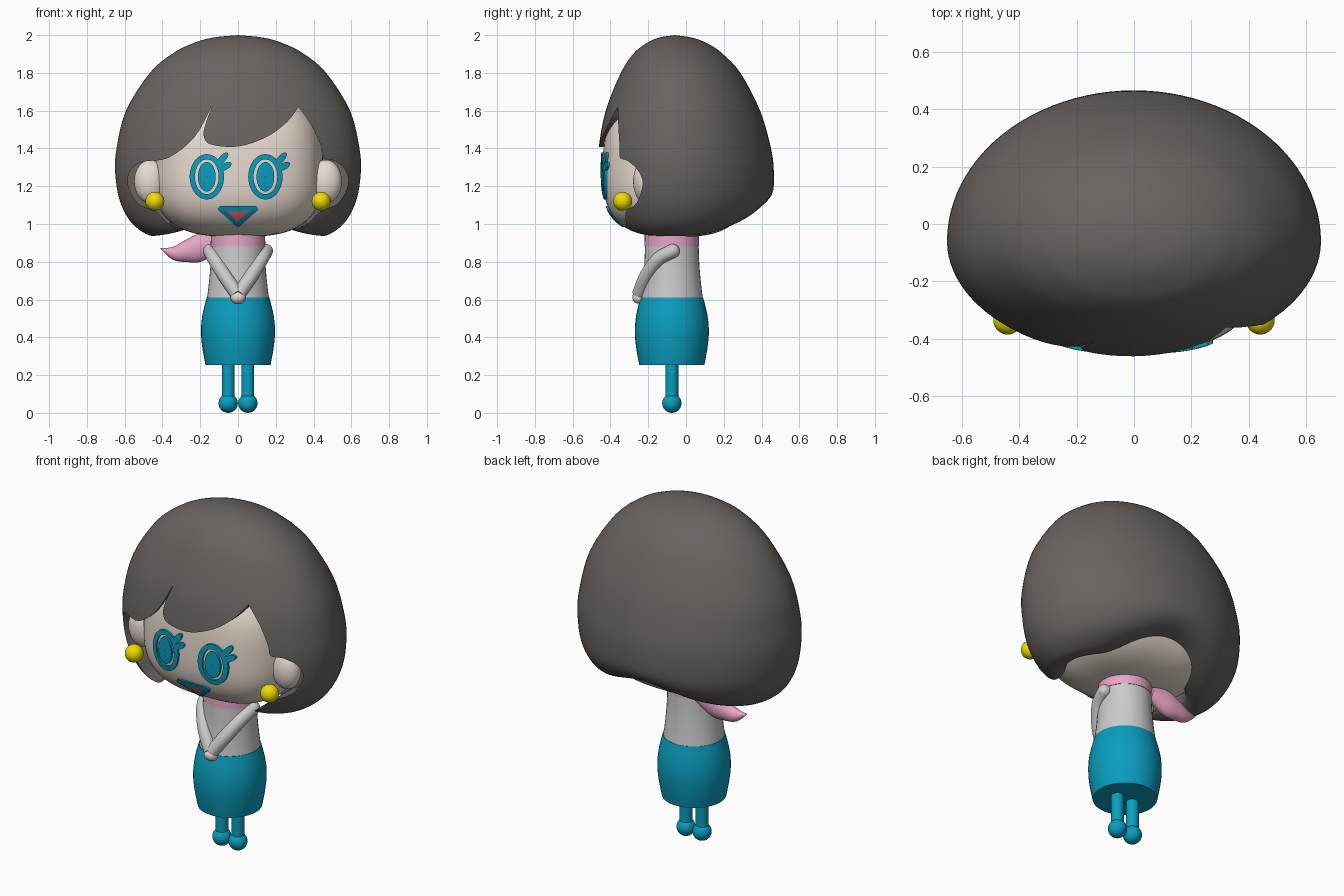
import bpy, bmesh, math
from mathutils import Vector

if "Cube" in bpy.data.objects:
    bpy.data.objects.remove(bpy.data.objects["Cube"])

CY = -0.075  # body axis in y


def material(name, rgb):
    m = bpy.data.materials.new(name)
    m.diffuse_color = (*rgb, 1)
    m.use_nodes = True
    m.node_tree.nodes["Principled BSDF"].inputs["Base Color"].default_value = m.diffuse_color
    return m


HAIR = material("dark_hair", (0.14, 0.125, 0.115))
SKIN = material("skin", (0.82, 0.72, 0.63))
TEAL = material("teal", (0.003, 0.34, 0.52))
PINK = material("pink", (0.8, 0.38, 0.56))
RED = material("red", (0.8, 0.15, 0.16))
YELLOW = material("yellow", (0.85, 0.72, 0.0))


def activate(o):
    bpy.ops.object.select_all(action='DESELECT')
    o.select_set(True)
    bpy.context.view_layer.objects.active = o


def smooth(o, angle=40):
    activate(o)
    bpy.ops.object.shade_smooth_by_angle(angle=math.radians(angle))


def make(name, verts, faces, mat=None):
    me = bpy.data.meshes.new(name)
    me.from_pydata([tuple(v) for v in verts], [], faces)
    bm = bmesh.new()
    bm.from_mesh(me)
    bmesh.ops.remove_doubles(bm, verts=bm.verts, dist=1e-5)
    bmesh.ops.recalc_face_normals(bm, faces=bm.faces)
    bm.to_mesh(me)
    bm.free()
    o = bpy.data.objects.new(name, me)
    bpy.context.collection.objects.link(o)
    if mat:
        me.materials.append(mat)
    return o


def spline(pts, n):
    """Catmull-Rom through points of any dimension."""
    out = []
    for i in range(len(pts) - 1):
        a, b, c, d = (pts[max(i - 1, 0)], pts[i], pts[i + 1], pts[min(i + 2, len(pts) - 1)])
        for k in range(n):
            t = k / n
            out.append(tuple(0.5 * (2*q + (r - p)*t + (2*p - 5*q + 4*r - s)*t*t + (3*q - p - 3*r + s)*t**3)
                             for p, q, r, s in zip(a, b, c, d)))
    return out + [tuple(pts[-1])]


def loft(name, rings, mat=None, angle=40):
    n = len(rings[0])
    faces = [(r*n + i, r*n + (i+1) % n, (r+1)*n + (i+1) % n, (r+1)*n + i)
             for r in range(len(rings) - 1) for i in range(n)]
    for r, ring in ((0, rings[0]), (len(rings) - 1, rings[-1])):
        if (Vector(ring[0]) - Vector(ring[n // 2])).length > 1e-4:
            faces.append(tuple(range(r*n, r*n + n)))
    o = make(name, [v for ring in rings for v in ring], faces, mat)
    smooth(o, angle)
    return o


def angles(n):
    return [2 * math.pi * i / n for i in range(n)]


def lathe(name, profile, mat=None, x=0):
    return loft(name, [[(x + r*math.cos(a), CY + r*math.sin(a), z) for a in angles(40)]
                       for z, r in profile], mat)


def ball(name, loc, radii, mat):
    bpy.ops.mesh.primitive_uv_sphere_add(segments=32, ring_count=16, location=loc)
    o = bpy.context.object
    o.name = name
    o.scale = radii
    if mat:
        o.data.materials.append(mat)
    bpy.ops.object.shade_smooth()


# Hair shell: outer profile from the crown down, round the rim and back up inside
prof = [(2.0, 0, -.06, -.06), (1.985, .145, -.15, .04), (1.95, .255, -.22, .125), (1.9, .35, -.28, .195),
        (1.8, .467, -.345, .288), (1.6, .593, -.425, .392), (1.4, .643, -.462, .45), (1.27, .65, -.46, .465),
        (1.13, .628, -.45, .455), (1.02, .575, -.42, .39), (.955, .505, -.39, .29), (.93, .44, -.35, .2),
        (.965, .37, -.3, .14), (1.15, .41, -.34, .27), (1.4, .52, -.38, .36), (1.7, .4, -.3, .25),
        (1.85, 0, -.06, -.06)]
rings = []
for z, rx, yf, yb in spline(prof, 4):
    ring = []
    for a in angles(96):
        x, s = max(rx, 0) * math.cos(a), math.sin(a)
        y = -.06 + s * ((yb + .06) if s > 0 else (-.06 - yf))
        lift = .13 * math.exp(-(x / .26) ** 2) * min(1, max(0, (1.3 - z) / .37)) ** 2
        ring.append((x, y, z + lift))
    rings.append(ring)
hair = loft("hair", rings, HAIR)

# Face opening with fringe points and ear notches, cut from the front
left = [(-.28, .8), (-.3, .95), (-.38, 1.01), (-.44, 1.07), (-.53, 1.11), (-.583, 1.21), (-.565, 1.29),
        (-.5, 1.33), (-.37, 1.35), (-.23, 1.46), (-.135, 1.63)]
mid = [(-.135, 1.63), (-.175, 1.52), (-.18, 1.46), (-.14, 1.42), (0, 1.41), (.15, 1.46), (.26, 1.54), (.32, 1.62)]
right = [(.32, 1.62), (.39, 1.52), (.44, 1.41), (.455, 1.35), (.51, 1.335), (.565, 1.29), (.583, 1.21),
         (.53, 1.11), (.44, 1.07), (.38, 1.01), (.3, .95), (.28, .8)]
outline = spline(left, 4)[:-1] + spline(mid, 4)[:-1] + spline(right, 4)
n = len(outline)
cutter = make("face_opening_cutter", [(x, y, z) for y in (-.8, -.12) for x, z in outline],
              [tuple(range(n)), tuple(range(n, 2*n))] +
              [(i, (i+1) % n, n + (i+1) % n, n + i) for i in range(n)])
cutter.hide_render = True
mod = hair.modifiers.new("opening", 'BOOLEAN')
mod.operation, mod.solver, mod.object = 'DIFFERENCE', 'EXACT', cutter
activate(hair)
bpy.ops.object.modifier_apply(modifier=mod.name)
bpy.data.objects.remove(cutter)
smooth(hair, 40)

# Head: rounded superellipsoid, taller above its middle
P, HX, HY, HZ, HC = 2.9, .45, .39, 1.29, -.05


def half_height(z):
    return .43 if z > HZ else .358


def face_y(x, z):
    rem = 1 - abs(x / HX) ** P - abs((z - HZ) / half_height(z)) ** P
    return HC - HY * max(rem, 0) ** (1 / P)


def spow(v):
    return math.copysign(abs(v) ** (2 / P), v)


rings = []
for i in range(41):
    t = math.pi * (i / 40 - .5)
    c, s = spow(math.cos(t)) if 0 < i < 40 else 0, spow(math.sin(t))
    z = HZ + s * half_height(HZ + s)
    rings.append([(HX*c*spow(math.cos(a)), HC + HY*c*spow(math.sin(a)), z) for a in angles(64)])
loft("head", rings, SKIN)


# Face details: raised patches that follow the head surface
def patch(name, outer, inner, mat, steps=3):
    n, verts = len(outer), []
    for k in range(steps + 1):
        for (ax, az), (bx, bz) in zip(outer, inner):
            x, z = ax + (bx - ax)*k/steps, az + (bz - az)*k/steps
            verts.append((x, face_y(x, z) + .005, z))
    faces = [(k*n + i, k*n + (i+1) % n, (k+1)*n + (i+1) % n, (k+1)*n + i)
             for k in range(steps) for i in range(n)]
    front = [(x, y - .017, z) for x, y, z in verts]
    m = len(verts)
    walls = [(i, (i+1) % n, m + (i+1) % n, m + i) for i in range(n)]
    walls += [tuple(v + steps*n for v in w) for w in walls]
    o = make(name, verts + front, faces + [tuple(v + m for v in f) for f in faces] + walls, mat)
    smooth(o)


def oval(cx, cz, rx, rz, tilt=0):
    ct, st = math.cos(tilt), math.sin(tilt)
    return [(cx + rx*math.cos(a)*ct - rz*math.sin(a)*st, cz + rx*math.cos(a)*st + rz*math.sin(a)*ct)
            for a in angles(40)]


def tri(w, top, low, r):
    """Rounded downward triangle."""
    pts = []
    for cx, cz, a0 in ((w - r, top - r, -30), (-w + r, top - r, 90), (0, low + r, 210)):
        pts += [(cx + r*math.cos(math.radians(a0 + d)), cz + r*math.sin(math.radians(a0 + d)))
                for d in range(0, 121, 20)]
    return pts


def filled(name, outline, cx, cz, mat):
    patch(name, outline, [(cx + (x - cx)*.02, cz + (z - cz)*.02) for x, z in outline], mat)


for side, cx in (("left", -.165), ("right", .145)):
    patch(f"{side}_eye_ring", oval(cx, 1.25, .091, .12), oval(cx, 1.25, .063, .092), TEAL)
    filled(f"{side}_pupil", oval(cx, 1.25, .047, .078), cx, 1.25, TEAL)
    for k, (dx, dz, l, t) in enumerate(((.083, .09, .042, .85), (.098, .05, .036, .5))):
        filled(f"{side}_lash_{k+1}", oval(cx + dx, 1.255 + dz, l, .018, t), cx + dx, 1.255 + dz, TEAL)
patch("lips", tri(.105, 1.095, .985, .016), tri(.062, 1.07, 1.014, .004), TEAL)
filled("mouth", tri(.064, 1.071, 1.013, .004), 0, 1.05, RED)

# Torso, collar and skirt
lathe("skirt", spline([(.253, .172), (.34, .188), (.43, .196), (.52, .188), (.61, .166)], 5), TEAL)
lathe("torso", spline([(.6, .165), (.68, .155), (.78, .146), (.885, .142)], 4))
lathe("collar", [(.88, .145), (.96, .143)], PINK)

# Scarf tail tapering to a point on the left
tail = spline([(-.09, .895, .035, .03), (-.19, .877, .075, .045), (-.265, .86, .062, .045),
               (-.345, .845, .034, .03), (-.41, .87, .002, .002)], 5)
loft("scarf_tail", [[(x, .02 + hy*math.cos(a), z + hz*math.sin(a)) for a in angles(20)]
                    for x, z, hz, hy in tail], PINK)

# Mirrored parts: ears, earrings, arms, hands, legs, feet
for side, s in (("left", -1), ("right", 1)):
    ball(f"{side}_ear", (s*.465, -.215, 1.225), (.085, .065, .115), SKIN)
    ball(f"{side}_earring", (s*.44, -.335, 1.12), (.05, .05, .05), YELLOW)
    lathe(f"{side}_leg", [(.05, .034), (.3, .034)], TEAL, s*.052)
    ball(f"{side}_foot", (s*.052, CY, .051), (.051, .051, .051), TEAL)
    path = spline([(s*.148, -.07, .857), (s*.125, -.145, .815), (s*.07, -.21, .725), (s*.005, -.248, .63)], 6)
    tube = []
    for i, p in enumerate(path):
        d = (Vector(path[min(i+1, len(path)-1)]) - Vector(path[max(i-1, 0)])).normalized()
        u = d.cross(Vector((0, 0, 1))).normalized()
        v = d.cross(u)
        tube.append([Vector(p) + .037*(u*math.cos(a) + v*math.sin(a)) for a in angles(24)])
    loft(f"{side}_arm", tube)
    ball(f"{side}_shoulder", path[0], (.037, .037, .037), None)
    ball(f"{side}_hand", (s*.006, -.25, .612), (.034, .034, .034), SKIN)
